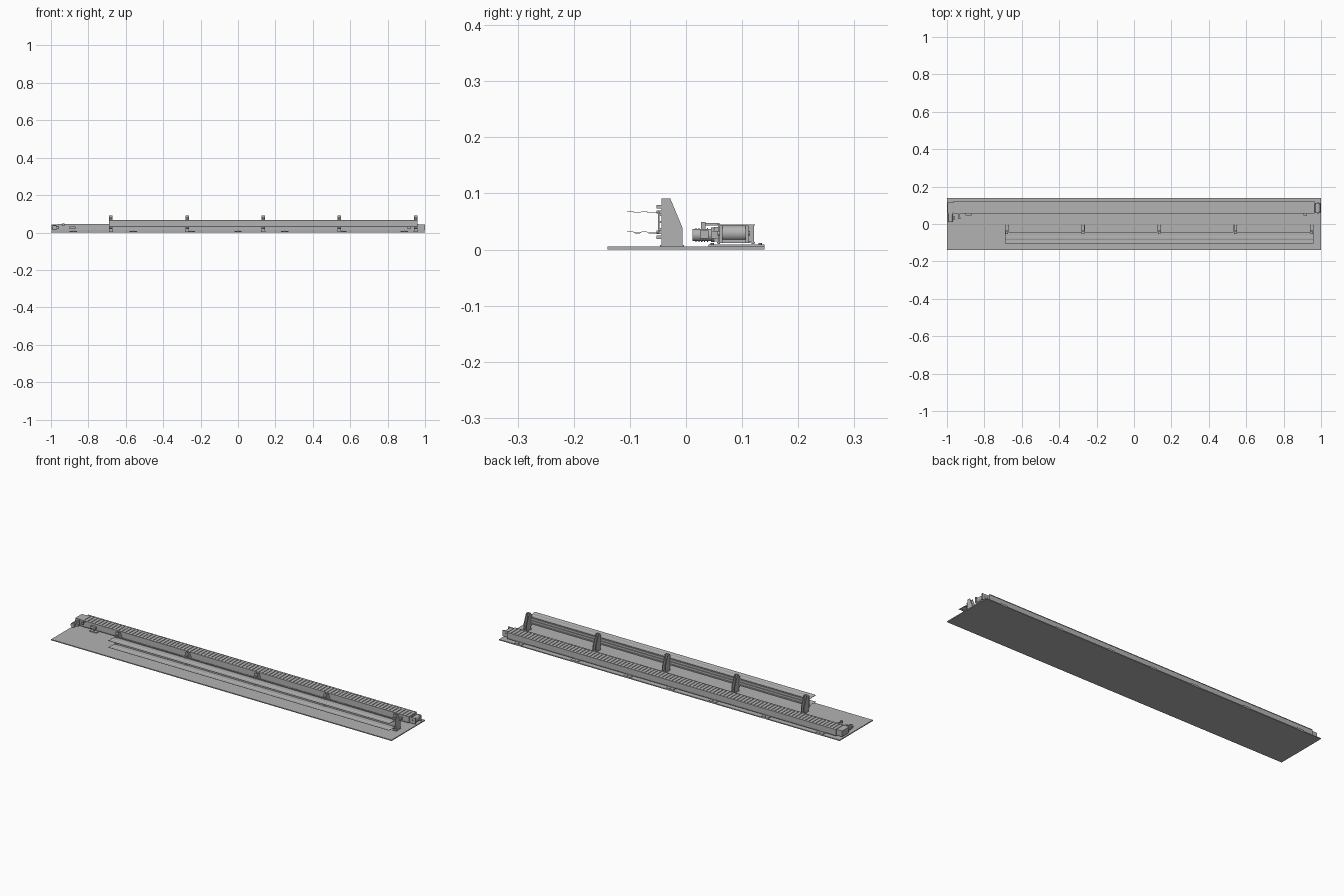
import bpy, bmesh, math
from mathutils import Matrix, Vector

cube = bpy.data.objects.get("Cube")
if cube:
    bpy.data.objects.remove(cube, do_unlink=True)

grey = bpy.data.materials.new("machine grey")
grey.use_nodes = True
colour = (0.45, 0.45, 0.45, 1)
grey.diffuse_color = colour
grey.node_tree.nodes["Principled BSDF"].inputs["Base Color"].default_value = colour


def finish(name, bm, smooth=False):
    bmesh.ops.recalc_face_normals(bm, faces=bm.faces)
    mesh = bpy.data.meshes.new(name)
    bm.to_mesh(mesh)
    bm.free()
    mesh.materials.append(grey)
    obj = bpy.data.objects.new(name, mesh)
    bpy.context.collection.objects.link(obj)
    if smooth:
        bpy.ops.object.select_all(action='DESELECT')
        obj.select_set(True)
        bpy.context.view_layer.objects.active = obj
        bpy.ops.object.shade_smooth_by_angle()
    return obj


def add_box(bm, x, y, z):
    """Box from (low, high) pairs on each axis."""
    low, high = Vector((x[0], y[0], z[0])), Vector((x[1], y[1], z[1]))
    mat = Matrix.Translation((low + high) / 2) @ Matrix.Diagonal((high - low).to_4d())
    bmesh.ops.create_cube(bm, size=1, matrix=mat)


def add_prism(bm, profile, x0, x1):
    """Extrude a (y, z) outline along x."""
    face = bm.faces.new([bm.verts.new((x0, y, z)) for y, z in profile])
    out = bmesh.ops.extrude_face_region(bm, geom=[face])
    moved = [v for v in out["geom"] if isinstance(v, bmesh.types.BMVert)]
    bmesh.ops.translate(bm, verts=moved, vec=(x1 - x0, 0, 0))


def add_rod(bm, centre, radius, length, axis, sides=20):
    turn = {'X': Matrix.Rotation(math.pi / 2, 4, 'Y'),
            'Y': Matrix.Rotation(math.pi / 2, 4, 'X'), 'Z': Matrix()}[axis]
    bmesh.ops.create_cone(bm, cap_ends=True, segments=sides, radius1=radius, radius2=radius,
                          depth=length, matrix=Matrix.Translation(centre) @ turn)


def box(name, x, y, z):
    bm = bmesh.new()
    add_box(bm, x, y, z)
    return finish(name, bm)


# Floor plate
box("base_plate", (-1, 1), (-0.14, 0.14), (0, 0.005))

# Conveyor: side channels with flanges, bed and cross slats
bm = bmesh.new()
add_box(bm, (-0.965, 0.965), (0.06, 0.118), (0.013, 0.041))
for y0, y1 in ((0.057, 0.061), (0.117, 0.121)):
    add_box(bm, (-0.965, 0.965), (y0, y1), (0.01, 0.045))
for z0 in (0.011, 0.043):
    add_box(bm, (-0.965, 0.965), (0.055, 0.061), (z0, z0 + 0.002))
    add_box(bm, (-0.965, 0.965), (0.117, 0.123), (z0, z0 + 0.002))
finish("conveyor_frame", bm)
bm = bmesh.new()
slats = 96
for i in range(slats):
    x = -0.955 + 1.91 * i / (slats - 1)
    add_box(bm, (x - 0.0085, x + 0.0085), (0.061, 0.117), (0.04, 0.0445))
finish("conveyor_slats", bm)

# Mounting feet under the conveyor
bm = bmesh.new()
for x in (-0.88, -0.56, -0.25, 0.0, 0.25, 0.56, 0.89):
    add_box(bm, (x - 0.02, x + 0.02), (0.04, 0.14), (0.005, 0.009))
    for y in (0.047, 0.132):
        add_rod(bm, (x, y, 0.01), 0.003, 0.004, 'Z', 6)
finish("conveyor_feet", bm)

# Drive end: gearbox, motor and cooling rings
bm = bmesh.new()
add_box(bm, (-0.998, -0.965), (0.06, 0.115), (0.012, 0.043))
add_box(bm, (-0.992, -0.97), (0.05, 0.062), (0.014, 0.04))
finish("gearbox", bm)
bm = bmesh.new()
add_rod(bm, (-0.981, 0.032, 0.026), 0.011, 0.04, 'Y')
add_rod(bm, (-0.981, 0.048, 0.026), 0.013, 0.006, 'Y')
for i in range(5):
    add_rod(bm, (-0.981, 0.018 + 0.005 * i, 0.026), 0.0125, 0.002, 'Y')
finish("motor", bm, True)
box("motor_terminal_box", (-0.968, -0.956), (0.025, 0.04), (0.02, 0.034))

# Idler end: two cheeks with a drum between
bm = bmesh.new()
for y0 in (0.06, 0.106):
    add_box(bm, (0.965, 1), (y0, y0 + 0.005), (0.012, 0.043))
add_box(bm, (0.965, 0.99), (0.06, 0.111), (0.012, 0.018))
finish("idler_cheeks", bm)
bm = bmesh.new()
add_rod(bm, (0.982, 0.0855, 0.029), 0.014, 0.042, 'Y')
add_rod(bm, (0.982, 0.0855, 0.029), 0.004, 0.058, 'Y')
finish("idler_drum", bm, True)

# Sensors beside the conveyor
bm = bmesh.new()
add_box(bm, (-0.937, -0.931), (0.028, 0.06), (0.043, 0.047))
add_box(bm, (-0.94, -0.928), (0.027, 0.035), (0.036, 0.049))
add_box(bm, (-0.9, -0.87), (0.045, 0.057), (0.02, 0.032))
add_box(bm, (0.905, 0.925), (0.045, 0.057), (0.02, 0.032))
finish("sensors", bm)

# Upright brackets: twin gussets, face plate, foot and rail clamps
gusset = [(-0.042, 0.007), (-0.006, 0.007), (-0.006, 0.038), (-0.028, 0.091), (-0.036, 0.091)]
for i in range(5):
    x = -0.68 + 0.4075 * i
    bm = bmesh.new()
    for side in (-1, 1):
        edge = x + side * 0.008
        add_prism(bm, gusset, edge - 0.0015, edge + 0.0015)
    add_box(bm, (x - 0.0095, x + 0.0095), (-0.044, -0.036), (0.007, 0.091))
    add_box(bm, (x - 0.011, x + 0.011), (-0.046, -0.004), (0.005, 0.008))
    for z in (0.022, 0.031, 0.067, 0.076):
        add_box(bm, (x - 0.007, x + 0.007), (-0.053, -0.043), (z - 0.003, z + 0.003))
    finish("bracket_%d" % (i + 1), bm)

# Two stepped guide trays and the back strips that carry them
steps = [(-0.105, 0.001), (-0.094, 0.001), (-0.091, -0.001), (-0.082, -0.001),
         (-0.079, 0.001), (-0.07, 0.001), (-0.067, -0.001), (-0.048, -0.001)]
for name, z in (("lower_tray", 0.031), ("upper_tray", 0.067)):
    bm = bmesh.new()
    outline = [(y, z + d) for y, d in steps] + [(y, z + d - 0.001) for y, d in reversed(steps)]
    add_prism(bm, outline, -0.69, 0.96)
    finish(name, bm)
bm = bmesh.new()
add_box(bm, (-0.69, 0.96), (-0.05, -0.047), (0.03, 0.068))
for z in (0.036, 0.049, 0.062):
    add_box(bm, (-0.69, 0.96), (-0.047, -0.0435), (z - 0.002, z + 0.002))
finish("back_panel", bm)
